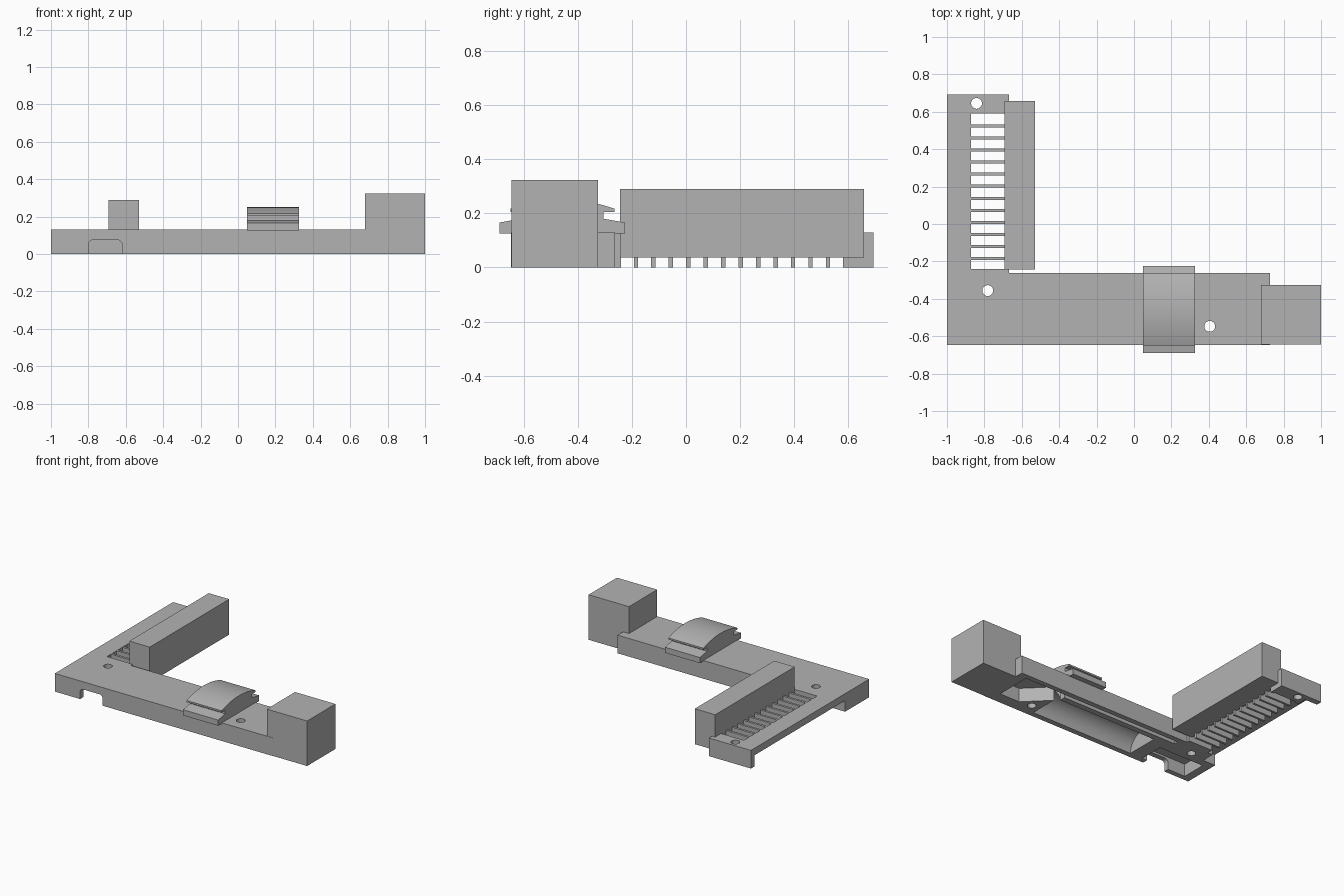
import bpy, bmesh, math
from mathutils import Matrix, Vector

if "Cube" in bpy.data.objects:
    bpy.data.objects.remove(bpy.data.objects["Cube"])

grey = bpy.data.materials.new("grey plastic")
grey.diffuse_color = (0.45, 0.45, 0.45, 1)
grey.use_nodes = True
grey.node_tree.nodes["Principled BSDF"].inputs["Base Color"].default_value = grey.diffuse_color


def finish(name, bm):
    bmesh.ops.recalc_face_normals(bm, faces=bm.faces)
    me = bpy.data.meshes.new(name)
    bm.to_mesh(me)
    bm.free()
    me.materials.append(grey)
    ob = bpy.data.objects.new(name, me)
    bpy.context.collection.objects.link(ob)
    return ob


def prism(name, pts, axis, lo, hi):
    """Extrude a 2D outline: axis 'z' takes (x, y) points, 'x' takes (y, z), 'y' takes (x, z)."""
    place = {"z": lambda a, b, c: (a, b, c),
             "x": lambda a, b, c: (c, a, b),
             "y": lambda a, b, c: (a, c, b)}[axis]
    bm = bmesh.new()
    face = bm.faces.new([bm.verts.new(place(a, b, lo)) for a, b in pts])
    top = bmesh.ops.extrude_face_region(bm, geom=[face])["geom"]
    bmesh.ops.translate(bm, vec=Vector(place(0, 0, hi - lo)),
                        verts=[v for v in top if isinstance(v, bmesh.types.BMVert)])
    return finish(name, bm)


def box(name, x0, x1, y0, y1, z0, z1):
    return prism(name, [(x0, y0), (x1, y0), (x1, y1), (x0, y1)], "z", z0, z1)


def arc(cx, cy, r, a0, a1, n):
    return [(cx + r * math.cos(math.radians(a0 + (a1 - a0) * i / n)),
             cy + r * math.sin(math.radians(a0 + (a1 - a0) * i / n))) for i in range(n + 1)]


def cut(target, cutter):
    cutter.hide_render = True
    mod = target.modifiers.new("cut", "BOOLEAN")
    mod.operation = "DIFFERENCE"
    mod.solver = "EXACT"
    mod.object = cutter
    bpy.context.view_layer.objects.active = target
    bpy.ops.object.modifier_apply(modifier=mod.name)
    bpy.data.objects.remove(cutter)


# L-shaped base frame
frame = prism("base_frame", [(-1, -0.647), (0.727, -0.647), (0.727, -0.263), (-0.667, -0.263),
                             (-0.667, 0.692), (-1, 0.692)], "z", 0, 0.13)

# Slot window in the arm and the raised outer underside
cut(frame, box("window_cutter", -0.872, -0.69, -0.24, 0.59, -0.1, 0.3))
cut(frame, box("connector_seat_cutter", -0.70, -0.5, -0.24, 0.58, -0.1, 0.036))
cut(frame, box("arm_relief_cutter", -1.1, -0.9, -0.375, 0.65, -0.1, 0.08))
cut(frame, box("arm_inner_relief_cutter", -0.95, -0.86, -0.28, 0.58, -0.1, 0.08))

# Half-round trough underneath
cut(frame, prism("trough_cutter", arc(-0.49, 0.0, 0.118, -20, 200, 40), "x", -0.48, 0.34))

# Underside pockets and wire channel
cut(frame, prism("end_pocket_cutter", [(0.5, -0.56), (0.66, -0.56), (0.66, -0.30),
                                       (0.31, -0.30), (0.31, -0.37)], "z", -0.1, 0.1))
cut(frame, box("channel_cutter", -0.62, 0.32, -0.33, -0.30, -0.1, 0.06))
cut(frame, box("corner_pocket_cutter", -0.94, -0.58, -0.61, -0.43, -0.1, 0.09))

# Cable notch with rounded top corners in the front wall
notch = [(-0.8, -0.1), (-0.62, -0.1)] + arc(-0.645, 0.05, 0.025, 0, 90, 6) \
    + arc(-0.775, 0.05, 0.025, 90, 180, 6)
cut(frame, prism("notch_cutter", notch, "y", -0.7, -0.55))

# Screw holes
for x, y in [(-0.842, 0.645), (-0.782, -0.356), (0.405, -0.547)]:
    cut(frame, prism("hole_cutter", arc(x, y, 0.029, 0, 345, 23), "z", -0.1, 0.3))

# Twelve bars crossing the window
for i in range(12):
    y = -0.185 + i * 0.0645
    box("window_bar", -0.875, -0.675, y - 0.008, y + 0.008, 0, 0.129)

# Tall connector on the arm
box("connector", -0.692, -0.53, -0.243, 0.657, 0.036, 0.29)

# End block
box("end_block", 0.68, 1, -0.645, -0.325, 0, 0.323)

# Arched clip with grooved sides
mid = -0.457
half = [(0.232, 0.125), (0.232, 0.166), (0.152, 0.18), (0.152, 0.205), (0.192, 0.205)]
rise = [(0.192 * math.cos(math.pi * i / 20),
         0.217 + 0.034 * (1 - math.cos(math.pi * i / 20) ** 2)) for i in range(21)]
profile = [(mid + a, z) for a, z in half + rise] + [(mid - a, z) for a, z in reversed(half)]
clip = prism("arched_clip", profile, "x", 0.047, 0.325)

# Smooth the curved parts only
for ob in (frame, clip):
    bpy.ops.object.select_all(action="DESELECT")
    ob.select_set(True)
    bpy.context.view_layer.objects.active = ob
    bpy.ops.object.shade_smooth_by_angle(angle=math.radians(25))
